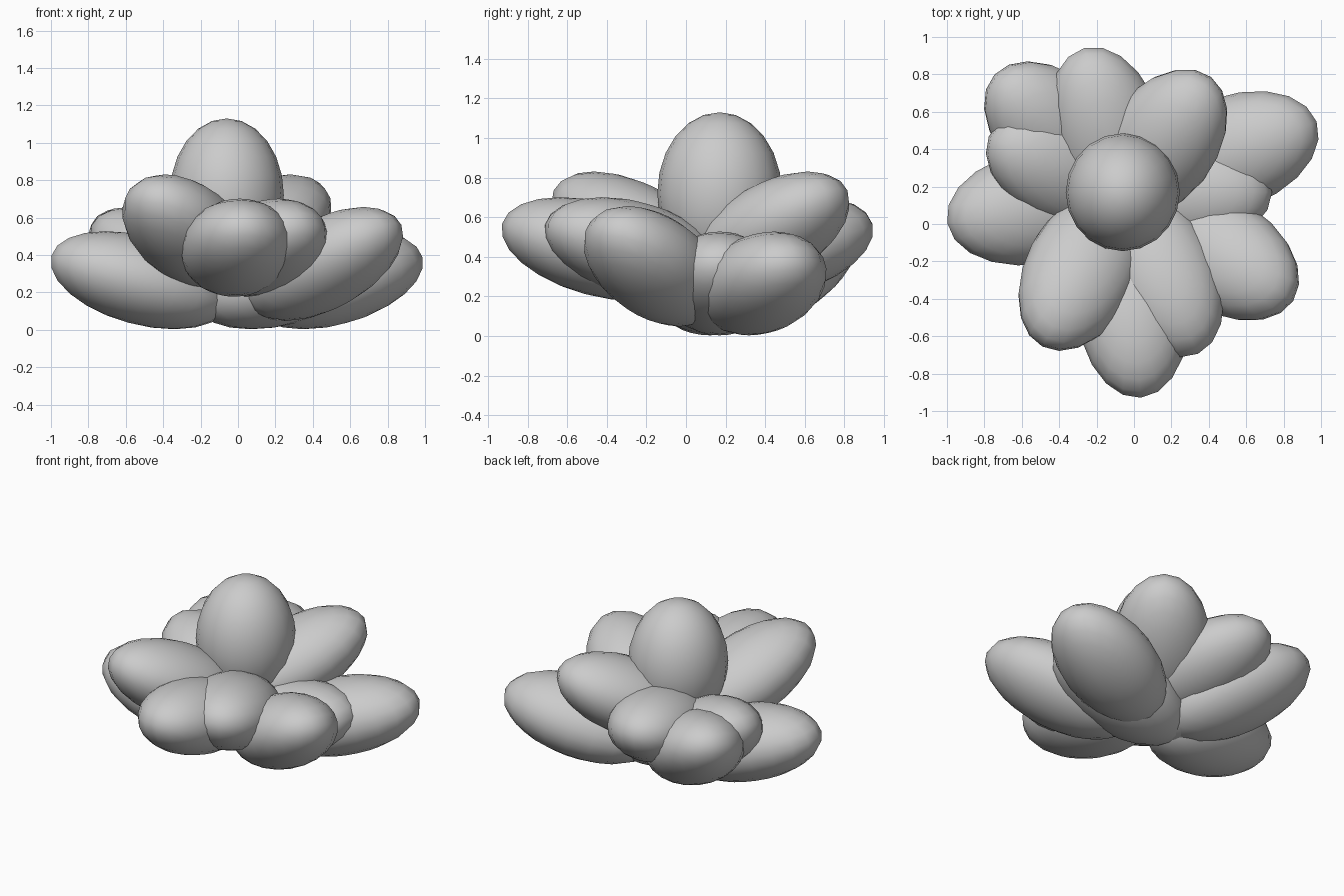
import bpy, math

if "Cube" in bpy.data.objects:
    bpy.data.objects.remove(bpy.data.objects["Cube"])

AXIS = (-0.06, 0.17)          # stem axis the leaves radiate from
GOLDEN = math.radians(137.5)


def ellipsoid(name, loc, radii, rot=(0, 0, 0)):
    bpy.ops.mesh.primitive_uv_sphere_add(segments=20, ring_count=12, radius=1,
                                         location=loc, rotation=rot)
    ob = bpy.context.object
    ob.name = name
    ob.scale = radii
    bpy.ops.object.transform_apply(location=False, rotation=False, scale=True)
    bpy.ops.object.shade_smooth()
    return ob


# Fleshy leaves in a golden-angle spiral with varied reach, height and tilt
for k in range(11):
    az = k * GOLDEN
    dist = (0.315, 0.47, 0.62)[k % 3]
    z = 0.265 + 0.087 * (k % 4)
    tilt = math.radians((15, 26)[k % 2])
    ellipsoid(f"leaf_{k + 1}",
              (AXIS[0] + dist * math.cos(az), AXIS[1] + dist * math.sin(az), z),
              (0.50, 0.303, 0.236), (0, -tilt, az))

# Upright central bud
ellipsoid("center_bud", (AXIS[0], AXIS[1], 0.72), (0.305, 0.315, 0.41))
